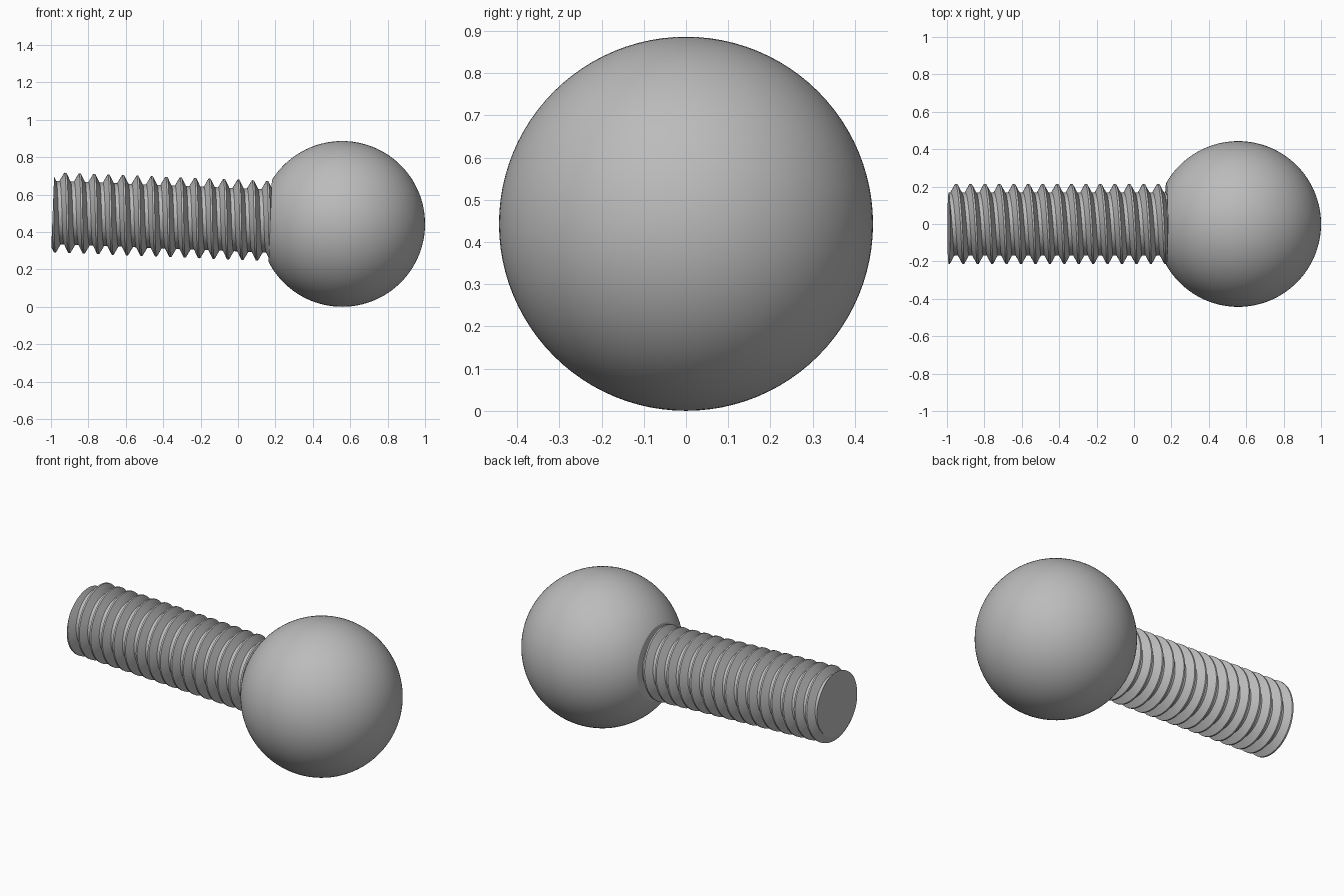
import bpy
import bmesh
from math import sin, cos, pi, radians
from mathutils import Matrix

cube = bpy.data.objects.get("Cube")
if cube:
    bpy.data.objects.remove(cube, do_unlink=True)

BALL_R = 0.443
BALL_CENTRE = (0.557, 0, BALL_R)
TILT = 0.04            # shank rises slightly away from the ball
PITCH = 0.0772
CREST_R, ROOT_R = 0.214, 0.169
SHANK_END, FLAT = -1.549, -0.385   # distances along the axis from the ball centre
FIRST_CREST = -1.49
STEPS = 96

steel = bpy.data.materials.new("plain grey steel")
steel.use_nodes = True
grey = (0.5, 0.5, 0.5, 1)
steel.diffuse_color = grey
steel.node_tree.nodes["Principled BSDF"].inputs["Base Color"].default_value = grey


def trim(bm, x, side):
    """Cut the mesh square to the axis and close the opening."""
    bmesh.ops.bisect_plane(bm, geom=bm.verts[:] + bm.edges[:] + bm.faces[:],
                           plane_co=(x, 0, 0), plane_no=(side, 0, 0), clear_outer=True)
    rim = [e for e in bm.edges if e.is_boundary
           and all(abs(v.co.x - x) < 1e-4 for v in e.verts)]
    bmesh.ops.edgeloop_fill(bm, edges=rim)


def finish(bm, name):
    bmesh.ops.recalc_face_normals(bm, faces=bm.faces[:])
    mesh = bpy.data.meshes.new(name)
    bm.to_mesh(mesh)
    bm.free()
    mesh.materials.append(steel)
    obj = bpy.data.objects.new(name, mesh)
    bpy.context.collection.objects.link(obj)
    obj.location = BALL_CENTRE
    obj.rotation_euler = (0, TILT, 0)
    bpy.ops.object.select_all(action='DESELECT')
    obj.select_set(True)
    bpy.context.view_layer.objects.active = obj
    bpy.ops.object.shade_smooth_by_angle(angle=radians(25))


# Ball with a flat where the shank joins
bm = bmesh.new()
bmesh.ops.create_uvsphere(bm, u_segments=96, v_segments=64, radius=BALL_R,
                          matrix=Matrix.Rotation(pi / 2, 4, 'Y'))
trim(bm, FLAT, -1)
finish(bm, "ball_head")

# Threaded shank: a flat-topped thread profile swept along a helix
profile = [(-1 / 16, CREST_R), (1 / 16, CREST_R), (3 / 8, ROOT_R), (5 / 8, ROOT_R)]
columns = [(FIRST_CREST + PITCH * (turn + u), r)
           for turn in range(-3, 19) for u, r in profile]
bm = bmesh.new()
grid = []
for i in range(STEPS + 1):
    a = 2 * pi * i / STEPS
    grid.append([bm.verts.new((s - PITCH * i / STEPS, r * sin(a), r * cos(a)))
                 for s, r in columns])
for row, following in zip(grid, grid[1:]):
    for j in range(len(columns) - 1):
        bm.faces.new((row[j], row[j + 1], following[j + 1], following[j]))
bmesh.ops.remove_doubles(bm, verts=bm.verts[:], dist=1e-5)
trim(bm, SHANK_END, -1)
trim(bm, FLAT + 0.02, 1)
finish(bm, "threaded_shank")
